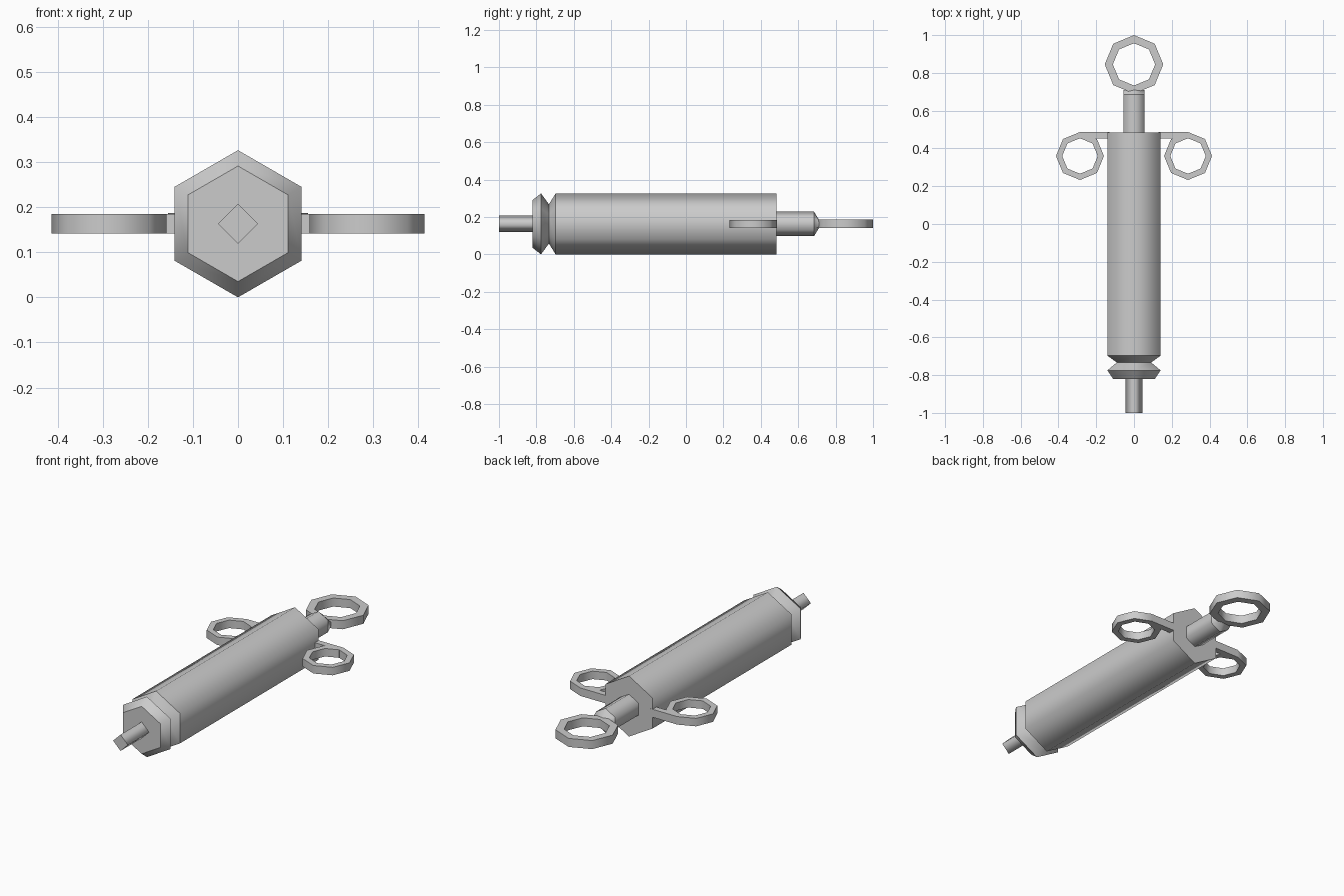
import bpy, bmesh, math

if "Cube" in bpy.data.objects:
    bpy.data.objects.remove(bpy.data.objects["Cube"])

CZ = 0.163  # height of the long axis

grey = bpy.data.materials.new("steel grey")
grey.diffuse_color = (0.6, 0.6, 0.6, 1)
grey.use_nodes = True
grey.node_tree.nodes["Principled BSDF"].inputs["Base Color"].default_value = grey.diffuse_color


def finish(bm, name):
    bmesh.ops.recalc_face_normals(bm, faces=bm.faces)
    me = bpy.data.meshes.new(name)
    bm.to_mesh(me)
    bm.free()
    me.materials.append(grey)
    ob = bpy.data.objects.new(name, me)
    bpy.context.collection.objects.link(ob)
    return ob


def lathe(name, sides, profile):
    """Prism along y; profile rows are (y, radius, z squash). Smooth round, crisp rims."""
    bm = bmesh.new()
    rings = []
    for y, r, squash in profile:
        ang = [2 * math.pi * i / sides for i in range(sides)]
        rings.append([bm.verts.new((r * math.sin(a), y, CZ + squash * r * math.cos(a))) for a in ang])
    for a, b in zip(rings, rings[1:]):
        for i in range(sides):
            j = (i + 1) % sides
            bm.faces.new((a[i], a[j], b[j], b[i])).smooth = True
    bm.faces.new(rings[0])
    bm.faces.new(rings[-1])
    for ring in rings:
        for i in range(sides):
            bm.edges.get((ring[i], ring[(i + 1) % sides])).smooth = False
    return finish(bm, name)


def finger_ring(name, cx, cy, outer, inner, z0, z1, sides=8):
    """Flat octagonal ring lying in the xy plane."""
    bm = bmesh.new()
    loops = []
    for r, z in ((outer, z0), (outer, z1), (inner, z1), (inner, z0)):
        loops.append([bm.verts.new((cx + r * math.sin(2 * math.pi * i / sides),
                                    cy + r * math.cos(2 * math.pi * i / sides), z))
                      for i in range(sides)])
    for k in range(4):
        a, b = loops[k], loops[(k + 1) % 4]
        for i in range(sides):
            j = (i + 1) % sides
            bm.faces.new((a[i], a[j], b[j], b[i])).smooth = k in (0, 2)
    for loop in loops:
        for i in range(sides):
            bm.edges.get((loop[i], loop[(i + 1) % sides])).smooth = False
    return finish(bm, name)


def box(name, x0, x1, y0, y1, z0, z1):
    bm = bmesh.new()
    bmesh.ops.create_cube(bm, size=1)
    for v in bm.verts:
        v.co = (x1 if v.co.x > 0 else x0, y1 if v.co.y > 0 else y0, z1 if v.co.z > 0 else z0)
    return finish(bm, name)


# Hexagonal barrel with a grooved collar at the front
lathe("barrel", 6, [(-0.82, 0.128, 1), (-0.775, 0.163, 1), (-0.733, 0.105, 1),
                    (-0.697, 0.163, 1), (0.485, 0.163, 1)])

# Square nozzle
lathe("nozzle", 4, [(-1.0, 0.044, 1), (-0.82, 0.044, 1)])

# Plunger rod, flattened where it meets the thumb ring
lathe("plunger_rod", 6, [(0.485, 0.065, 1), (0.685, 0.065, 1), (0.71, 0.065, 0.36)])
finger_ring("thumb_ring", 0, 0.845, 0.155, 0.112, 0.141, 0.187)

# Finger rings and their arms on both sides
for side, s in (("left", -1), ("right", 1)):
    finger_ring(side + "_finger_ring", s * 0.286, 0.36, 0.127, 0.094, 0.142, 0.185)
    xs = sorted((s * 0.13, s * 0.286))
    box(side + "_ring_arm", xs[0], xs[1], 0.453, 0.486, 0.142, 0.185)
